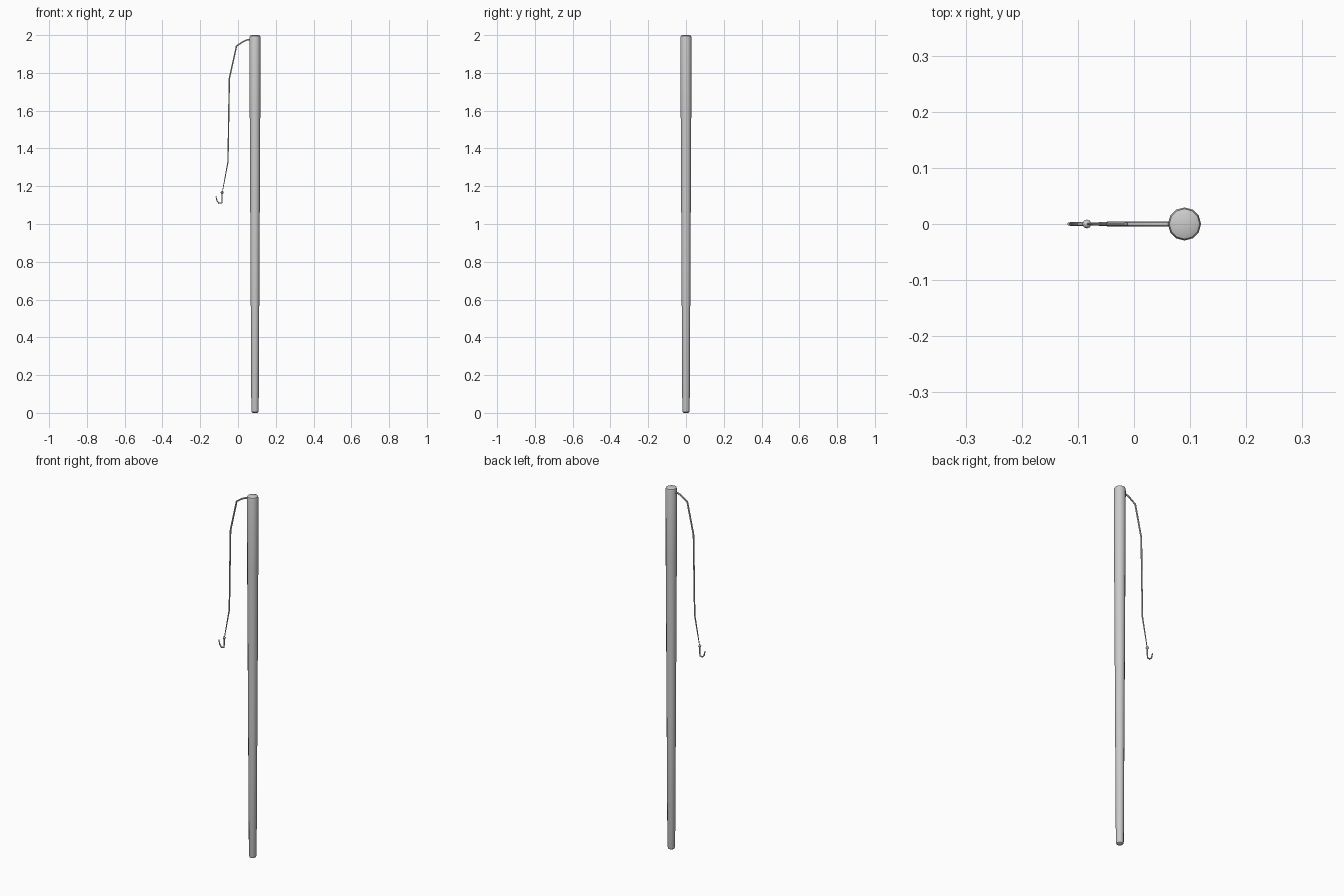
import bpy, bmesh
from math import cos, sin, pi

if "Cube" in bpy.data.objects:
    bpy.data.objects.remove(bpy.data.objects["Cube"])

POLE_X = 0.09


def lathe(name, profile, x, sides=12):
    """Closed turned solid from (radius, z) rings around a vertical axis."""
    bm = bmesh.new()
    rings = [[bm.verts.new((x + r * cos(2 * pi * i / sides), r * sin(2 * pi * i / sides), z))
              for i in range(sides)] for r, z in profile]
    for a, b in zip(rings, rings[1:]):
        for i in range(sides):
            j = (i + 1) % sides
            bm.faces.new((a[i], a[j], b[j], b[i]))
    # fan caps
    for ring, z in ((rings[0], profile[0][1]), (rings[-1], profile[-1][1])):
        c = bm.verts.new((x, 0, z))
        for i in range(sides):
            bm.faces.new((ring[i], ring[(i + 1) % sides], c))
    bmesh.ops.recalc_face_normals(bm, faces=bm.faces)
    me = bpy.data.meshes.new(name)
    bm.to_mesh(me)
    bm.free()
    ob = bpy.data.objects.new(name, me)
    bpy.context.collection.objects.link(ob)
    return ob


def tube(name, points):
    """Thin tube through (x, z, radius) points in the y = 0 plane."""
    cu = bpy.data.curves.new(name, 'CURVE')
    cu.dimensions = '3D'
    cu.bevel_depth = 1.0
    cu.bevel_resolution = 1
    cu.use_fill_caps = True
    sp = cu.splines.new('POLY')
    sp.points.add(len(points) - 1)
    for p, (x, z, r) in zip(sp.points, points):
        p.co = (x, 0, z, 1)
        p.radius = r
    ob = bpy.data.objects.new(name, cu)
    bpy.context.collection.objects.link(ob)
    smooth(ob, convert=True)
    return ob


def smooth(ob, convert=False):
    bpy.ops.object.select_all(action='DESELECT')
    ob.select_set(True)
    bpy.context.view_layer.objects.active = ob
    if convert:
        bpy.ops.object.convert(target='MESH')
    bpy.ops.object.shade_smooth_by_angle(angle=0.7)


# Tapered pole, thicker at the top, with rounded ends
pole = lathe("pole", [(0.011, 0.0), (0.017, 0.004), (0.0195, 0.014), (0.0235, 0.75),
                      (0.028, 1.6), (0.0295, 1.985), (0.027, 1.996), (0.018, 2.0)], POLE_X)
smooth(pole)

# Hanging line, thinning toward the hook
tube("line", [(0.075, 1.978, 0.0045), (0.045, 1.974, 0.0045), (0.026, 1.965, 0.0045),
              (-0.008, 1.942, 0.0045), (-0.046, 1.77, 0.0042),
              (-0.053, 1.33, 0.0036), (-0.083, 1.168, 0.002)])

# Knot where the line meets the hook
bpy.ops.mesh.primitive_uv_sphere_add(segments=8, ring_count=6, radius=0.008,
                                     location=(-0.084, 0, 1.166))
knot = bpy.context.object
knot.name = "knot"
smooth(knot)

# Hook: shank, bend and point
tube("hook", [(-0.084, 1.166, 0.004), (-0.085, 1.135, 0.004), (-0.086, 1.112, 0.004),
              (-0.101, 1.11, 0.004), (-0.111, 1.122, 0.0036), (-0.117, 1.147, 0.0025)])
